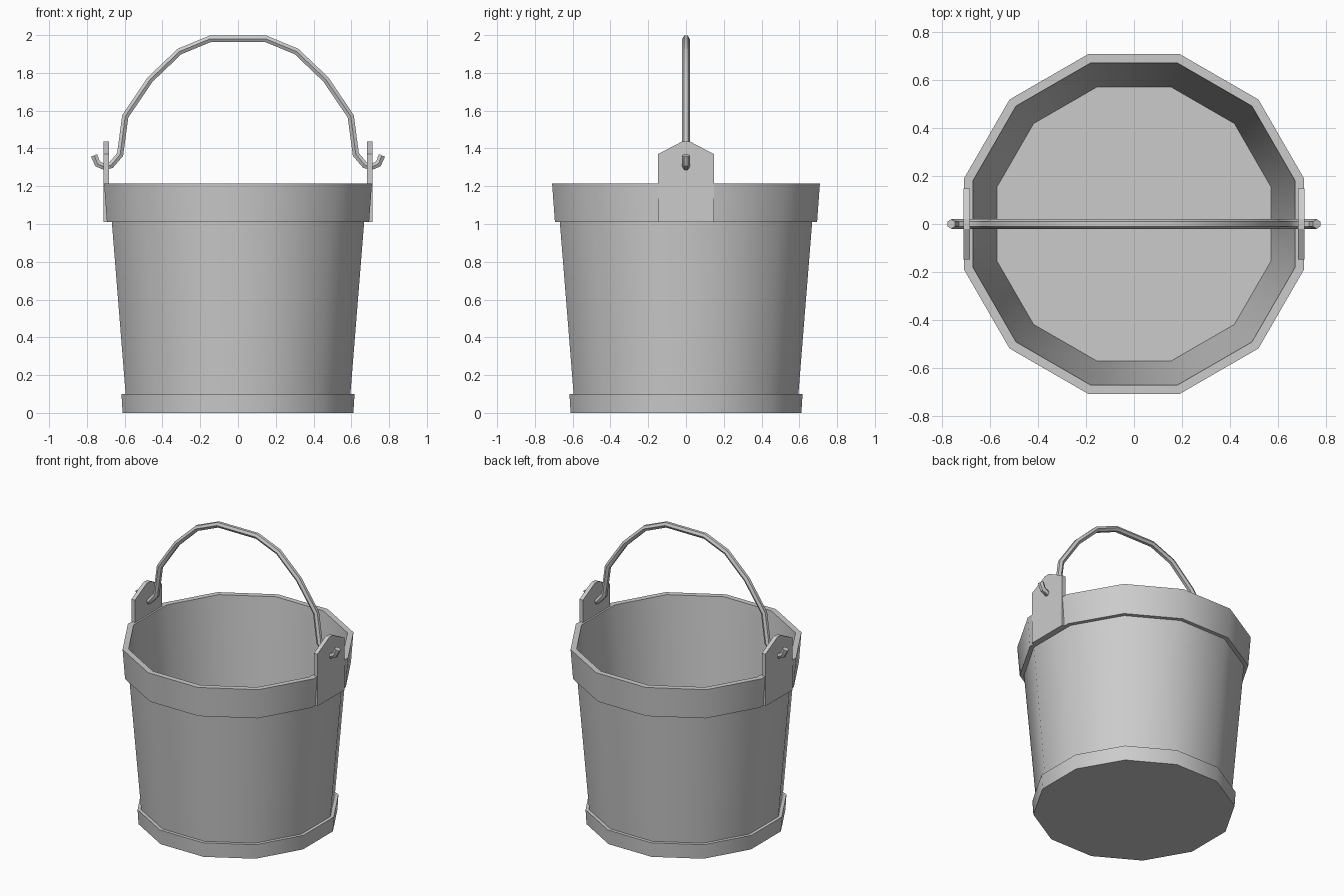
import bpy, bmesh, math

if "Cube" in bpy.data.objects:
    bpy.data.objects.remove(bpy.data.objects["Cube"])


def smooth(obj):
    bpy.ops.object.select_all(action='DESELECT')
    obj.select_set(True)
    bpy.context.view_layer.objects.active = obj
    bpy.ops.object.shade_smooth_by_angle(angle=math.radians(40))


def mesh_object(name, bm):
    bmesh.ops.recalc_face_normals(bm, faces=bm.faces)
    mesh = bpy.data.meshes.new(name)
    bm.to_mesh(mesh)
    bm.free()
    obj = bpy.data.objects.new(name, mesh)
    bpy.context.collection.objects.link(obj)
    return obj


def lathe(name, profile, sides):
    """Revolve (apothem, z) points; both ends are closed with flat caps."""
    bm = bmesh.new()
    rings = []
    for a, z in profile:
        r = a / math.cos(math.pi / sides)
        angles = [2 * math.pi * (i + 0.5) / sides for i in range(sides)]
        rings.append([bm.verts.new((r * math.cos(t), r * math.sin(t), z)) for t in angles])
    for lo, hi in zip(rings, rings[1:]):
        for i in range(sides):
            j = (i + 1) % sides
            bm.faces.new((lo[i], lo[j], hi[j], hi[i]))
    bm.faces.new(rings[0])
    bm.faces.new(rings[-1])
    return mesh_object(name, bm)


# Pail: base hoop, tapered wall, rim band, inside wall and floor
pail = lathe("pail", [(0.611, 0), (0.617, 0.1), (0.595, 0.1), (0.668, 1.01),
                      (0.694, 1.01), (0.709, 1.215), (0.672, 1.215), (0.572, 0.04)], 12)
smooth(pail)

# Upright lugs with clipped corners
outline = [(-0.148, 1.01), (0.148, 1.01), (0.148, 1.37), (0.02, 1.437), (-0.02, 1.437), (-0.148, 1.37)]
for side, label in ((-1, "left"), (1, "right")):
    bm = bmesh.new()
    face = bm.faces.new([bm.verts.new((side * 0.684, y, z)) for y, z in outline])
    ext = bmesh.ops.extrude_face_region(bm, geom=[face], use_keep_orig=True)
    moved = [g for g in ext["geom"] if isinstance(g, bmesh.types.BMVert)]
    bmesh.ops.translate(bm, verts=moved, vec=(side * 0.027, 0, 0))
    mesh_object("handle_lug_" + label, bm)

# Bail handle: bent wire hooked through the lugs
half = [(0.148, 1.98), (0.31, 1.913), (0.465, 1.765), (0.597, 1.57), (0.624, 1.368),
        (0.672, 1.312), (0.705, 1.302), (0.743, 1.318), (0.762, 1.363)]
path = [(-x, z) for x, z in reversed(half)] + half
curve = bpy.data.curves.new("bail_handle", 'CURVE')
curve.dimensions = '3D'
curve.bevel_depth = 0.02
curve.bevel_resolution = 1
curve.use_fill_caps = True
spline = curve.splines.new('POLY')
spline.points.add(len(path) - 1)
for p, (x, z) in zip(spline.points, path):
    p.co = (x, 0, z, 1)
handle = bpy.data.objects.new("bail_handle", curve)
bpy.context.collection.objects.link(handle)
bpy.ops.object.select_all(action='DESELECT')
handle.select_set(True)
bpy.context.view_layer.objects.active = handle
bpy.ops.object.convert(target='MESH')
smooth(bpy.context.view_layer.objects.active)
